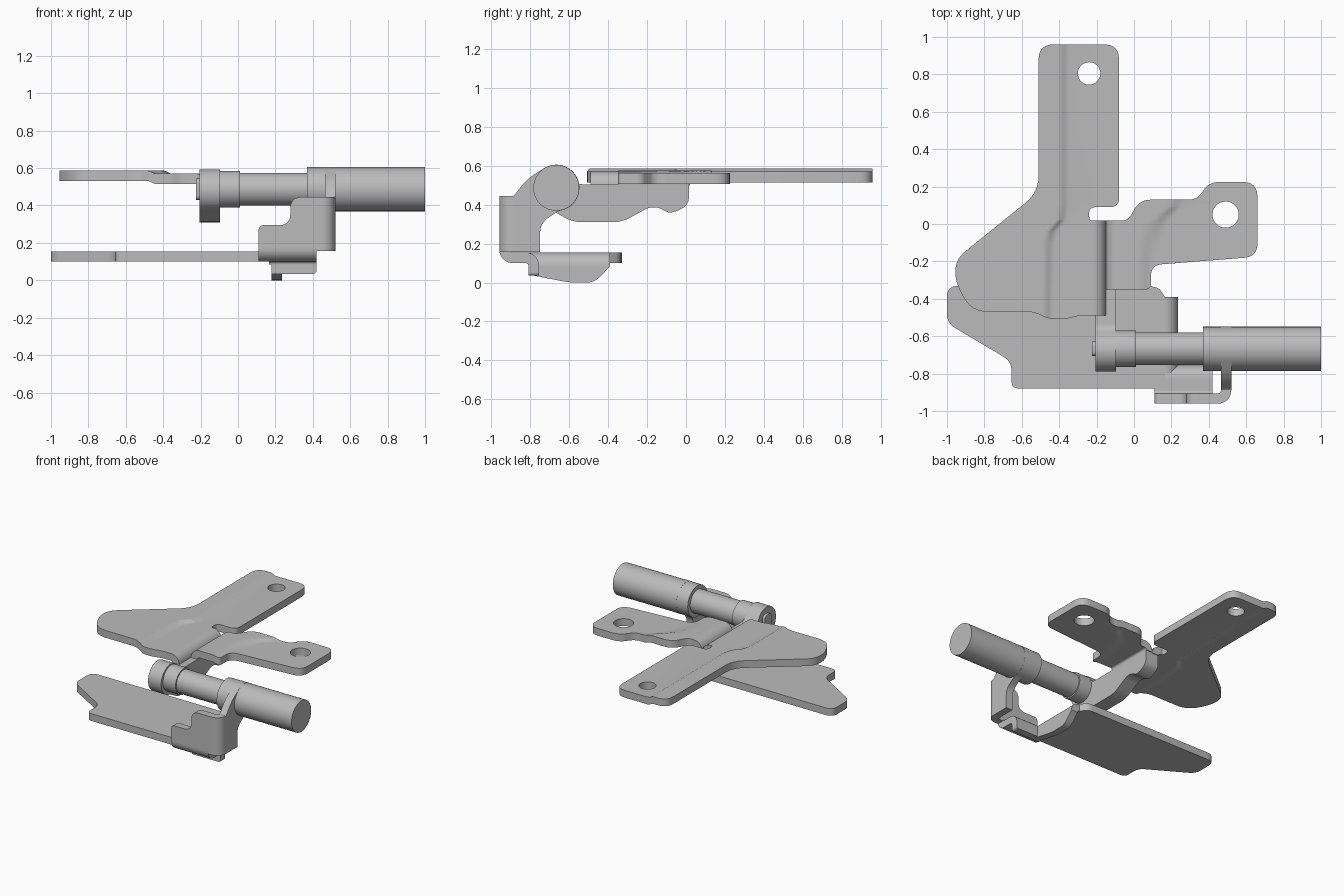
import bpy, bmesh, math
from mathutils import Vector

if "Cube" in bpy.data.objects:
    bpy.data.objects.remove(bpy.data.objects["Cube"])

steel = bpy.data.materials.new("steel grey")
steel.diffuse_color = (0.5, 0.5, 0.5, 1)
steel.use_nodes = True
steel.node_tree.nodes["Principled BSDF"].inputs["Base Color"].default_value = steel.diffuse_color
T = 0.055  # sheet thickness


def rounded(pts, n=6):
    """Outline from (u, v[, corner distance]) points with rounded corners."""
    out = []
    for i, p in enumerate(pts):
        c = Vector(p[:2])
        d = p[2] if len(p) > 2 else 0
        if not d:
            out.append(c)
            continue
        e = [Vector(pts[i - 1][:2]) - c, Vector(pts[(i + 1) % len(pts)][:2]) - c]
        a, b = [c + v.normalized() * min(d, v.length * 0.48) for v in e]
        for k in range(n + 1):
            t = k / n
            out.append(a * (1 - t) ** 2 + c * 2 * t * (1 - t) + b * t * t)
    return out


def arc(cu, cv, r, a0, a1, n=10):
    return [(cu + r * math.cos(math.radians(a0 + (a1 - a0) * k / n)),
             cv + r * math.sin(math.radians(a0 + (a1 - a0) * k / n))) for k in range(n + 1)]


def circle(cu, cv, r, n=48):
    return arc(cu, cv, r, 0, 360, n)[:-1]


def bend(cu, cv, a0):
    """Quarter-ring section of a sheet fold."""
    return arc(cu, cv, 0.07, a0, a0 + 90) + arc(cu, cv, 0.07 - T, a0 + 90, a0)


def prism(name, outline, lo, hi, axis, holes=(), cuts_x=(), cuts_y=(), lift=None):
    """Extrude an outline from lo to hi along an axis, with optional sheet joggle."""
    cu = bpy.data.curves.new(name, 'CURVE')
    cu.dimensions, cu.fill_mode, cu.extrude = '2D', 'BOTH', (hi - lo) / 2
    for loop in [rounded(outline), *holes]:
        s = cu.splines.new('POLY')
        s.points.add(len(loop) - 1)
        for pt, q in zip(s.points, loop):
            pt.co = (q[0], q[1], 0, 1)
        s.use_cyclic_u = True
    tmp = bpy.data.objects.new(name + "_tmp", cu)
    bpy.context.collection.objects.link(tmp)
    deps = bpy.context.evaluated_depsgraph_get()
    me = bpy.data.meshes.new_from_object(tmp.evaluated_get(deps))
    bpy.data.objects.remove(tmp)
    bm = bmesh.new()
    bm.from_mesh(me)
    bmesh.ops.remove_doubles(bm, verts=bm.verts, dist=1e-5)
    for vals, no in ((cuts_x, (1, 0, 0)), (cuts_y, (0, 1, 0))):
        for c in vals:
            bmesh.ops.bisect_plane(bm, geom=bm.verts[:] + bm.edges[:] + bm.faces[:],
                                   plane_co=Vector(no) * c, plane_no=no)
    for v in bm.verts:
        u, w, h = v.co.x, v.co.y, v.co.z + (lo + hi) / 2
        if lift:
            h += lift(u, w)
        v.co = {'z': (u, w, h), 'x': (h, u, w), 'y': (u, h, w)}[axis]
    bmesh.ops.recalc_face_normals(bm, faces=bm.faces)
    bm.to_mesh(me)
    bm.free()
    me.name = name
    me.materials.clear()
    me.materials.append(steel)
    ob = bpy.data.objects.new(name, me)
    bpy.context.collection.objects.link(ob)
    return ob


def step(t):
    t = max(0, min(1, t))
    return t * t * (3 - 2 * t)


def follow(y, path):
    """x of a joggle line at y; path is (y, x) pairs with rising y."""
    if y <= path[0][0]:
        return path[0][1]
    for (y0, x0), (y1, x1) in zip(path, path[1:]):
        if y <= y1:
            return x0 + (x1 - x0) * (y - y0) / (y1 - y0)
    return path[-1][1]


# Upper left plate with long arm
left_line = [(-0.1, -0.46), (-0.04, -0.44), (0.02, -0.39), (0.08, -0.375)]
prism("upper_left_plate", [
    (-0.51, 0.96, .08), (-0.08, 0.96, .08), (-0.08, 0.09, .05), (-0.24, 0.09, .035),
    (-0.24, 0.02, .035), (-0.22, 0.02), (-0.22, -0.49), (-0.30, -0.49, .04), (-0.36, -0.508, .04),
    (-0.46, -0.508, .04), (-0.53, -0.47, .04), (-0.87, -0.47, .09), (-0.96, -0.30, .08),
    (-0.95, -0.185, .06), (-0.51, 0.17, .09)],
    0.515, 0.515 + T, 'z', holes=[circle(-0.24, 0.805, 0.06)],
    cuts_x=[-0.5 + 0.015 * i for i in range(11)], cuts_y=[p[0] for p in left_line],
    lift=lambda x, y: 0.016 * step((follow(y, left_line) + 0.02 - x) / 0.04))

# Upper right plate with tab
right_line = [(-0.2, 0.06), (-0.1, 0.07), (-0.02, 0.11), (0.05, 0.17), (0.09, 0.215), (0.13, 0.235)]
prism("upper_right_plate", [
    (-0.08, 0.02), (-0.03, 0.02, .05), (0.03, 0.13, .06), (0.34, 0.13, .05), (0.40, 0.225, .06),
    (0.66, 0.225, .08), (0.66, -0.175, .07), (0.09, -0.22, .06), (0.09, -0.35, .03), (-0.08, -0.35)],
    0.507, 0.507 + T, 'z', holes=[circle(0.49, 0.05, 0.07)],
    cuts_x=[0.02 + 0.02 * i for i in range(13)], cuts_y=[p[0] for p in right_line],
    lift=lambda x, y: 0.013 * step((follow(y, right_line) + 0.03 - x) / 0.06))

# Folds joining the upper plates to the hanging web
prism("left_fold", [(x, z) for x, z in bend(-0.22, 0.50, 0)], -0.49, 0.02, 'y')
prism("right_fold", [(x, z) for x, z in bend(-0.08, 0.505, 90)], -0.35, 0.02, 'y')

# Hanging web with the knuckle that holds the shaft
prism("knuckle_web", [
    (0.015, 0.505), (0.015, 0.40, .04), (-0.08, 0.35, .05), (-0.14, 0.387, .03), (-0.19, 0.387, .03),
    (-0.33, 0.31, .05), (-0.58, 0.31, .05), (-0.67, 0.36)]
    + arc(-0.675, 0.48, 0.113, 245, 50, 24) + [(-0.56, 0.505, .03)], -0.205, -0.095, 'x')

# Shaft, collar, barrel and flattened pin end
CY, CZ = -0.667, 0.487
for name, r, x0, x1 in (("barrel", 0.118, 0.37, 1.0), ("shaft", 0.088, 0.0, 0.38),
                        ("collar", 0.098, -0.097, 0.01)):
    prism(name, circle(CY, CZ, r, 64), x0, x1, 'x')
prism("pin_end", [(CY - .04, CZ - .058, .03), (CY + .04, CZ - .058, .03),
                  (CY + .04, CZ + .058, .03), (CY - .04, CZ + .058, .03)], -0.225, -0.2, 'x')

# Lower plate
prism("lower_plate", [
    (-1, -0.33, .06), (0.13, -0.335, .04), (0.165, -0.39), (0.165, -0.825), (0.42, -0.825),
    (0.42, -0.89), (0.11, -0.89), (0.11, -0.88), (-0.655, -0.88, .04), (-0.655, -0.735, .05),
    (-1, -0.53, .05)], 0.10, 0.10 + T, 'z')

# Downturned side flange and front lip of the lower plate
prism("side_flange_fold", bend(0.165, 0.085, 0), -0.80, -0.39, 'y')
prism("side_flange", [(-0.80, 0.085), (-0.80, 0.037), (-0.78, 0.035), (-0.60, 0, .04),
                      (-0.47, 0, .04), (-0.39, 0.085)], 0.18, 0.235, 'x')
prism("lip_fold", bend(-0.825, 0.085, 0), 0.165, 0.42, 'x')
prism("front_lip", [(0.18, 0.085), (0.42, 0.085), (0.42, 0.035, .02), (0.18, 0.035)],
      -0.81, -0.755, 'y')

# Upright bracket: base fold, front wall, corner fold, side wall around the barrel
prism("bracket_base_fold", bend(-0.89, 0.17, 180), 0.11, 0.42, 'x')
prism("bracket_front", [
    (0.11, 0.17), (0.11, 0.295, .03), (0.28, 0.295, .06), (0.28, 0.445, .06), (0.45, 0.445),
    (0.45, 0.157), (0.42, 0.157), (0.42, 0.17)], -0.96, -0.96 + T, 'y')
prism("bracket_corner", bend(0.45, -0.89, 270), 0.157, 0.445, 'z')
prism("bracket_side", [
    (-0.89, 0.157), (-0.75, 0.157), (-0.75, 0.305, .05), (-0.66, 0.365)]
    + arc(CY, CZ, 0.119, -80, 125, 30) + [(-0.82, 0.53, .05), (-0.885, 0.445, .03), (-0.89, 0.445)],
    0.465, 0.52, 'x')

# Smooth curved faces, keep edges crisp
for ob in bpy.context.collection.objects:
    ob.select_set(True)
    bpy.context.view_layer.objects.active = ob
bpy.ops.object.shade_smooth_by_angle(angle=math.radians(30))
